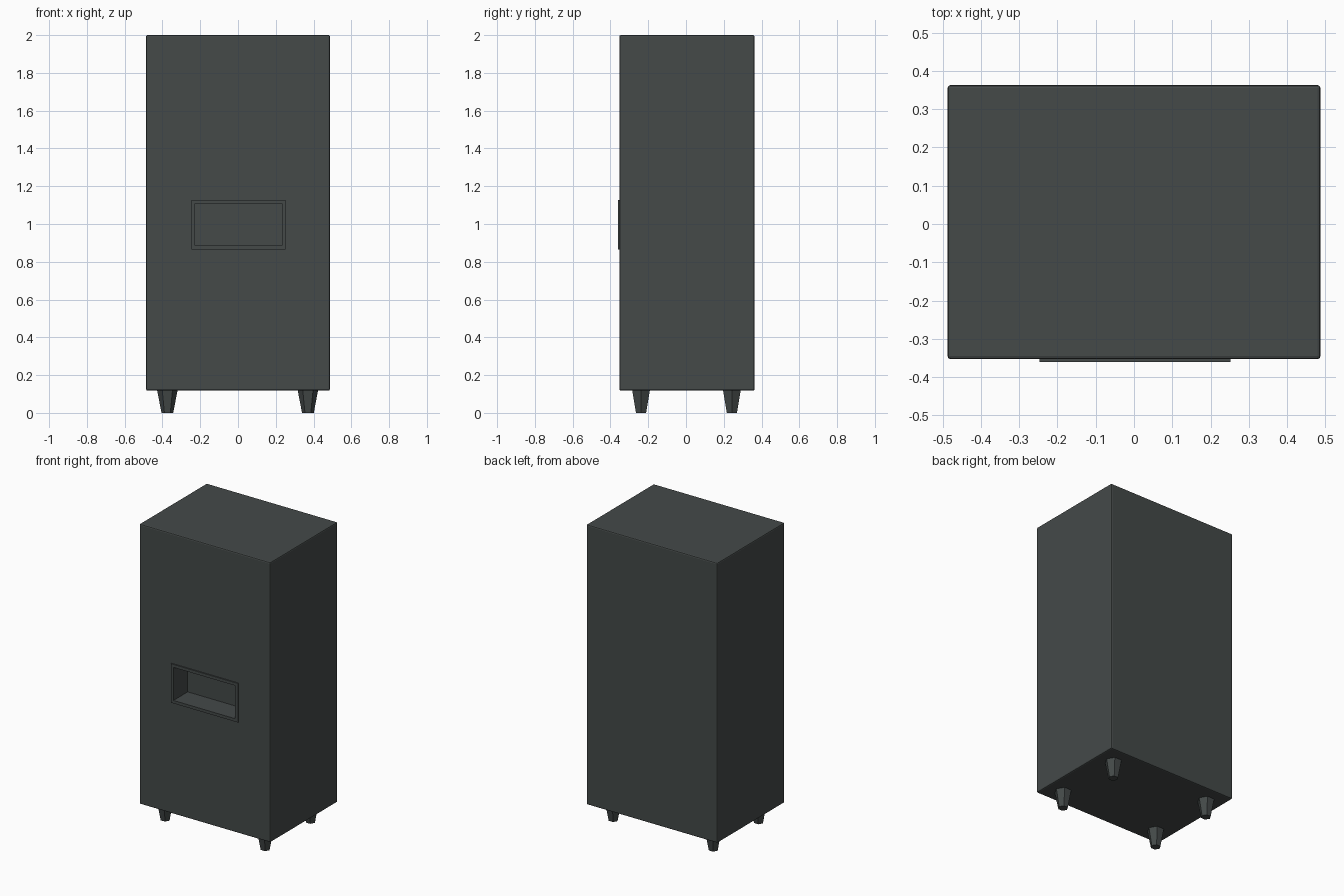
import bpy, math

if "Cube" in bpy.data.objects:
    bpy.data.objects.remove(bpy.data.objects["Cube"])

charcoal = bpy.data.materials.new("charcoal grey")
charcoal.diffuse_color = (0.058, 0.067, 0.066, 1)
charcoal.use_nodes = True
charcoal.node_tree.nodes["Principled BSDF"].inputs["Base Color"].default_value = charcoal.diffuse_color


def box(name, lo, hi, bevel=0.0):
    """Axis-aligned box between two corners, with optional small bevel."""
    mid = [(a + b) / 2 for a, b in zip(lo, hi)]
    bpy.ops.mesh.primitive_cube_add(size=1, location=mid)
    ob = bpy.context.object
    ob.name = name
    ob.scale = [b - a for a, b in zip(lo, hi)]
    bpy.ops.object.transform_apply(location=False, rotation=False, scale=True)
    ob.data.materials.append(charcoal)
    if bevel:
        m = ob.modifiers.new("edge", 'BEVEL')
        m.width = bevel
        m.segments = 2
    return ob


def cut(ob, cutter):
    m = ob.modifiers.new("opening", 'BOOLEAN')
    m.operation = 'DIFFERENCE'
    m.solver = 'EXACT'
    m.object = cutter


# Cabinet body and the thin frame around the slot
body = box("cabinet_body", (-0.487, -0.353, 0.118), (0.487, 0.363, 2.0), 0.008)
frame = box("slot_frame", (-0.247, -0.361, 0.866), (0.252, -0.345, 1.128))

# Recess cut through the frame and into the body
cutter = box("slot_cutter", (-0.227, -0.45, 0.886), (0.232, -0.21, 1.108))
cutter.hide_render = True
cutter.hide_viewport = True
cutter.display_type = 'WIRE'
cut(body, cutter)
cut(frame, cutter)

# Four tapered six-sided feet
for side, x in (("left", -0.374), ("right", 0.370)):
    for end, y in (("front", -0.238), ("back", 0.243)):
        bpy.ops.mesh.primitive_cone_add(vertices=6, radius1=0.031, radius2=0.055,
                                        depth=0.125, location=(x, y, 0.0625),
                                        rotation=(0, 0, math.pi / 6))
        foot = bpy.context.object
        foot.name = f"{end}_{side}_foot"
        foot.data.materials.append(charcoal)
